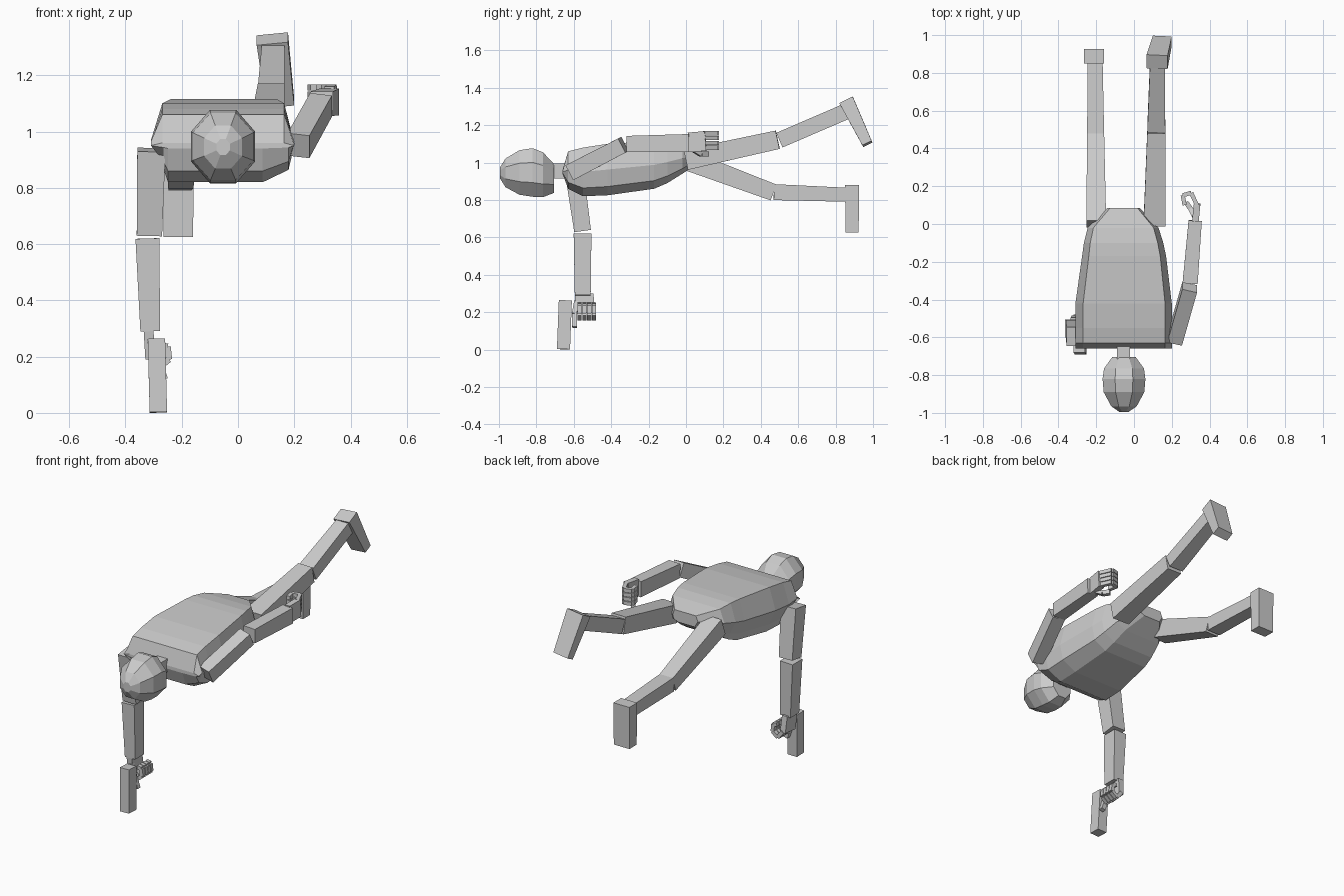
import bpy, bmesh, math
from mathutils import Vector


def finish(name, bm):
    bmesh.ops.recalc_face_normals(bm, faces=bm.faces)
    me = bpy.data.meshes.new(name)
    bm.to_mesh(me)
    bm.free()
    ob = bpy.data.objects.new(name, me)
    bpy.context.collection.objects.link(ob)
    return ob


def loft(bm, rings):
    """Skin a list of equal-length point rings and cap both ends."""
    vs = [[bm.verts.new(p) for p in r] for r in rings]
    n = len(vs[0])
    for a, b in zip(vs, vs[1:]):
        for i in range(n):
            j = (i + 1) % n
            bm.faces.new((a[i], a[j], b[j], b[i]))
    bm.faces.new(vs[0])
    bm.faces.new(vs[-1])


def bar(bm, p0, p1, s0, s1=None, ref=(1, 0, 0)):
    """Tapered box between two points; sizes are (along ref, across)."""
    p0, p1, ref = Vector(p0), Vector(p1), Vector(ref)
    d = (p1 - p0).normalized()
    u = (ref - d * ref.dot(d)).normalized()
    v = d.cross(u)
    rings = []
    for p, (w, h) in ((p0, s0), (p1, s1 or s0)):
        rings.append([p + u * w / 2 * a + v * h / 2 * b
                      for a, b in ((-1, -1), (1, -1), (1, 1), (-1, 1))])
    loft(bm, rings)


def limb(name, *args, **kw):
    bm = bmesh.new()
    bar(bm, *args, **kw)
    return finish(name, bm)


# Torso: eight-sided sections along y (y, x left, x right, z low, z high)
bm = bmesh.new()
section = [(0.12, 0), (0.78, 0), (0.96, 0.17), (1, 0.5),
           (0.93, 1), (0.08, 1), (0, 0.52), (0.09, 0.17)]
rings = []
for y, xl, xr, zl, zh in [
        (-0.66, -0.31, 0.20, 0.94, 0.96),
        (-0.63, -0.31, 0.20, 0.86, 1.06),
        (-0.55, -0.31, 0.20, 0.82, 1.08),
        (-0.42, -0.31, 0.20, 0.825, 1.10),
        (-0.17, -0.275, 0.17, 0.86, 1.115),
        (-0.10, -0.265, 0.155, 0.89, 1.115),
        (-0.02, -0.245, 0.13, 0.94, 1.105),
        (0.085, -0.14, 0.03, 1.01, 1.08)]:
    rings.append([(xl + (xr - xl) * a, y, zl + (zh - zl) * b) for a, b in section])
loft(bm, rings)
finish("torso", bm)

# Head: octagonal rings along y, jaw dropped at the neck end (y, centre z, rx, rz)
bm = bmesh.new()
rings = []
for y, cz, rx, rz in [(-0.995, 0.945, 0.025, 0.03), (-0.965, 0.945, 0.07, 0.08),
                      (-0.89, 0.947, 0.112, 0.124), (-0.82, 0.947, 0.118, 0.135),
                      (-0.765, 0.935, 0.11, 0.125), (-0.705, 0.915, 0.065, 0.08)]:
    rings.append([(-0.053 + rx * math.cos(math.pi * (i + 0.5) / 4) * 1.04, y,
                   cz + rz * math.sin(math.pi * (i + 0.5) / 4) * 1.04) for i in range(8)])
loft(bm, rings)
finish("head", bm)

limb("neck", (-0.055, -0.73, 0.955), (-0.055, -0.64, 0.955), (0.07, 0.08))

# Supporting arm
limb("right_upper_arm", (-0.308, -0.595, 0.935), (-0.315, -0.553, 0.635), (0.10, 0.10), (0.09, 0.09))
limb("right_forearm", (-0.322, -0.553, 0.62), (-0.312, -0.552, 0.29), (0.085, 0.095), (0.07, 0.085))

# Trailing arm
limb("left_upper_arm", (0.215, -0.615, 0.95), (0.295, -0.335, 1.095), (0.08, 0.09), (0.08, 0.085))
limb("left_forearm", (0.297, -0.315, 1.10), (0.324, 0.018, 1.105), (0.08, 0.085), (0.07, 0.095))

# Legs and feet
limb("left_thigh", (0.108, 0.0, 1.015), (0.118, 0.49, 1.122), (0.115, 0.11), (0.095, 0.10))
limb("left_shin", (0.118, 0.50, 1.12), (0.125, 0.86, 1.275), (0.095, 0.085), (0.08, 0.085))
limb("left_foot", (0.122, 0.858, 1.33), (0.15, 0.97, 1.10), (0.112, 0.08), (0.10, 0.055))
limb("right_thigh", (-0.20, 0.0, 1.015), (-0.203, 0.468, 0.84), (0.105, 0.11), (0.09, 0.09))
limb("right_shin", (-0.203, 0.47, 0.842), (-0.206, 0.86, 0.828), (0.09, 0.085), (0.08, 0.075))
limb("right_foot", (-0.212, 0.888, 0.88), (-0.212, 0.888, 0.625), (0.108, 0.075), (0.105, 0.07))


def hand(name, palm, palm_size, ref, path, offsets, thumb):
    """Palm block, four curled fingers spaced along ref, and a thumb."""
    ref = Vector(ref)
    bm = bmesh.new()
    bar(bm, *palm, palm_size, ref=ref)
    for o in offsets:
        for a, b in zip(path, path[1:]):
            bar(bm, Vector(a) + ref * o, Vector(b) + ref * o, (0.022, 0.022), ref=ref)
    for a, b in zip(thumb, thumb[1:]):
        bar(bm, a, b, (0.026, 0.026), ref=ref)
    finish(name, bm)


spread = [-0.039, -0.013, 0.013, 0.039]
hand("left_hand", ((0.325, 0.015, 1.108), (0.334, 0.105, 1.115)), (0.105, 0.035), (0, 0, 1),
     [(0.335, 0.095, 1.118), (0.303, 0.165, 1.118), (0.258, 0.152, 1.118), (0.268, 0.10, 1.118)],
     spread, [(0.32, 0.04, 1.07), (0.30, 0.08, 1.045), (0.275, 0.115, 1.045)])
hand("right_hand", ((-0.318, -0.545, 0.295), (-0.312, -0.535, 0.195)), (0.10, 0.035), (0, 1, 0),
     [(-0.312, -0.53, 0.205), (-0.28, -0.53, 0.163), (-0.245, -0.53, 0.19),
      (-0.25, -0.53, 0.235), (-0.275, -0.53, 0.24)],
     spread, [(-0.31, -0.585, 0.255), (-0.285, -0.597, 0.19), (-0.262, -0.595, 0.12)])

# Upright block in front of the supporting hand
limb("ground_block", (-0.29, -0.645, 0.263), (-0.283, -0.655, 0.002), (0.062, 0.07))
